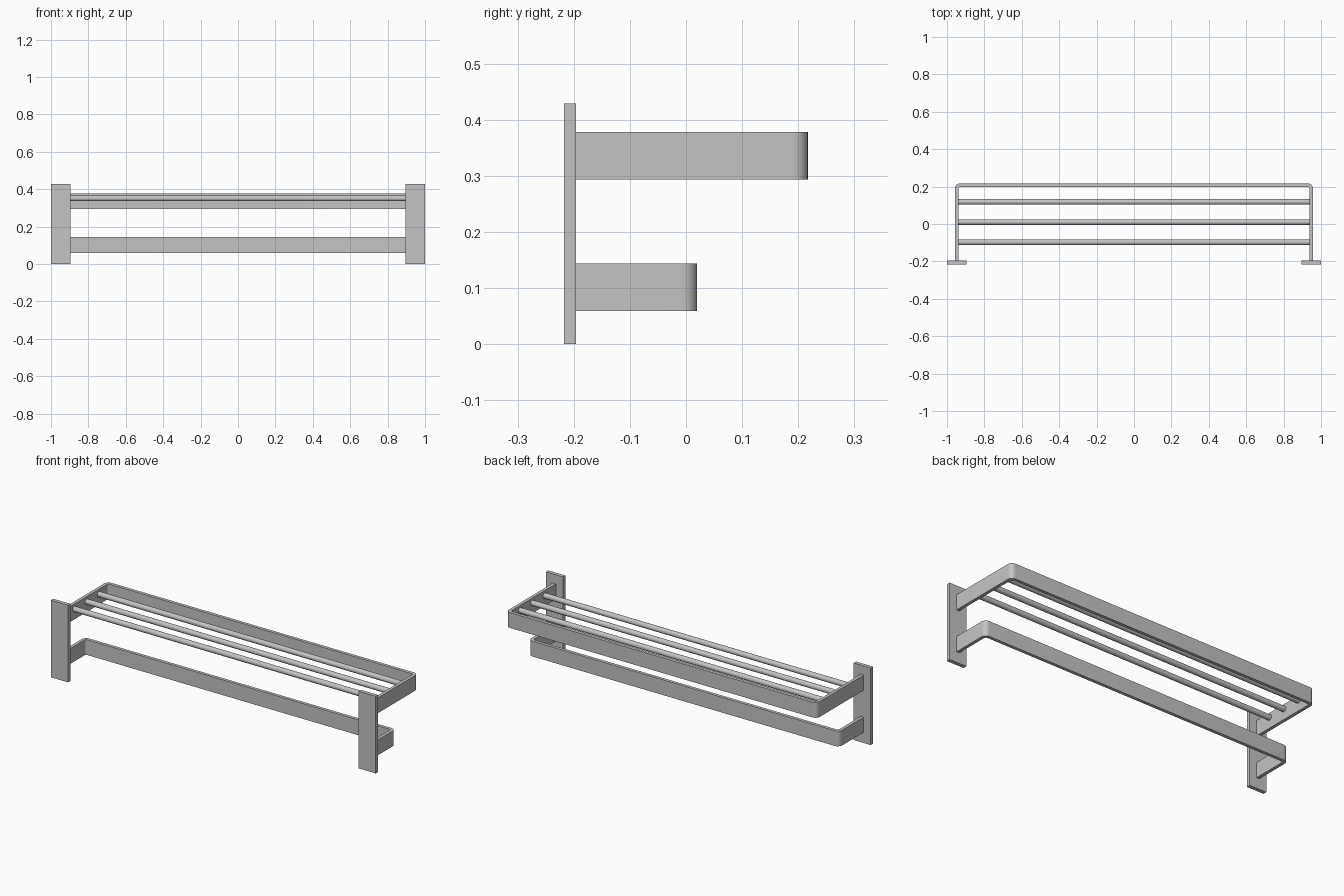
import bpy, bmesh, math

if "Cube" in bpy.data.objects:
    bpy.data.objects.remove(bpy.data.objects["Cube"])

metal = bpy.data.materials.new("satin grey metal")
metal.diffuse_color = (0.55, 0.55, 0.55, 1)
metal.use_nodes = True
metal.node_tree.nodes["Principled BSDF"].inputs["Base Color"].default_value = metal.diffuse_color

BACK, WALL = -0.217, -0.196      # wall plate depth range
OUT, THICK = 0.957, 0.018        # rail half width and strip thickness


def finish(bm, name):
    bmesh.ops.recalc_face_normals(bm, faces=bm.faces)
    me = bpy.data.meshes.new(name)
    bm.to_mesh(me)
    bm.free()
    ob = bpy.data.objects.new(name, me)
    bpy.context.collection.objects.link(ob)
    me.materials.append(metal)
    bpy.context.view_layer.objects.active = ob
    ob.select_set(True)
    bpy.ops.object.shade_smooth_by_angle(angle=math.radians(30))
    ob.select_set(False)
    return ob


def u_outline(half, front, r, steps=8):
    """Open U path from the right wall plate round to the left one."""
    arc = [(half - r + r * math.cos(a), front - r + r * math.sin(a))
           for a in (math.pi / 2 * i / steps for i in range(steps + 1))]
    right = [(half, WALL)] + arc
    return right + [(-x, y) for x, y in reversed(right)]


def rail(name, front, z0, z1):
    """Flat strip bent into a U with rounded corners."""
    outer = u_outline(OUT, front, 0.027)
    inner = u_outline(OUT - THICK, front - THICK, 0.012)
    bm = bmesh.new()
    rings = [[bm.verts.new((x, y, z)) for x, y in line]
             for line, z in ((outer, z0), (outer, z1), (inner, z1), (inner, z0))]
    for k in range(4):
        a, b = rings[k], rings[(k + 1) % 4]
        for i in range(len(a) - 1):
            bm.faces.new((a[i], a[i + 1], b[i + 1], b[i]))
    for end in (0, -1):
        bm.faces.new([ring[end] for ring in rings])
    finish(bm, name)


# Wall plates
for side, label in ((-1, "left"), (1, "right")):
    bm = bmesh.new()
    bmesh.ops.create_cube(bm, size=1)
    for v in bm.verts:
        v.co.x = side * 0.9475 + v.co.x * 0.105
        v.co.y = BACK if v.co.y < 0 else WALL
        v.co.z = 0 if v.co.z < 0 else 0.429
    finish(bm, label + "_wall_plate")

# Shelf rail and towel rail
rail("shelf_rail", 0.217, 0.293, 0.378)
rail("towel_rail", 0.020, 0.059, 0.144)

# Round shelf rods, ending inside the rail strip
for i, y in enumerate((-0.098, 0.010, 0.118)):
    bm = bmesh.new()
    bmesh.ops.create_cone(bm, cap_ends=True, segments=32, radius1=0.015,
                          radius2=0.015, depth=2 * (OUT - THICK / 2))
    for v in bm.verts:
        v.co = (v.co.z, y + v.co.x, 0.351 + v.co.y)
    finish(bm, "shelf_rod_%d" % (i + 1))
